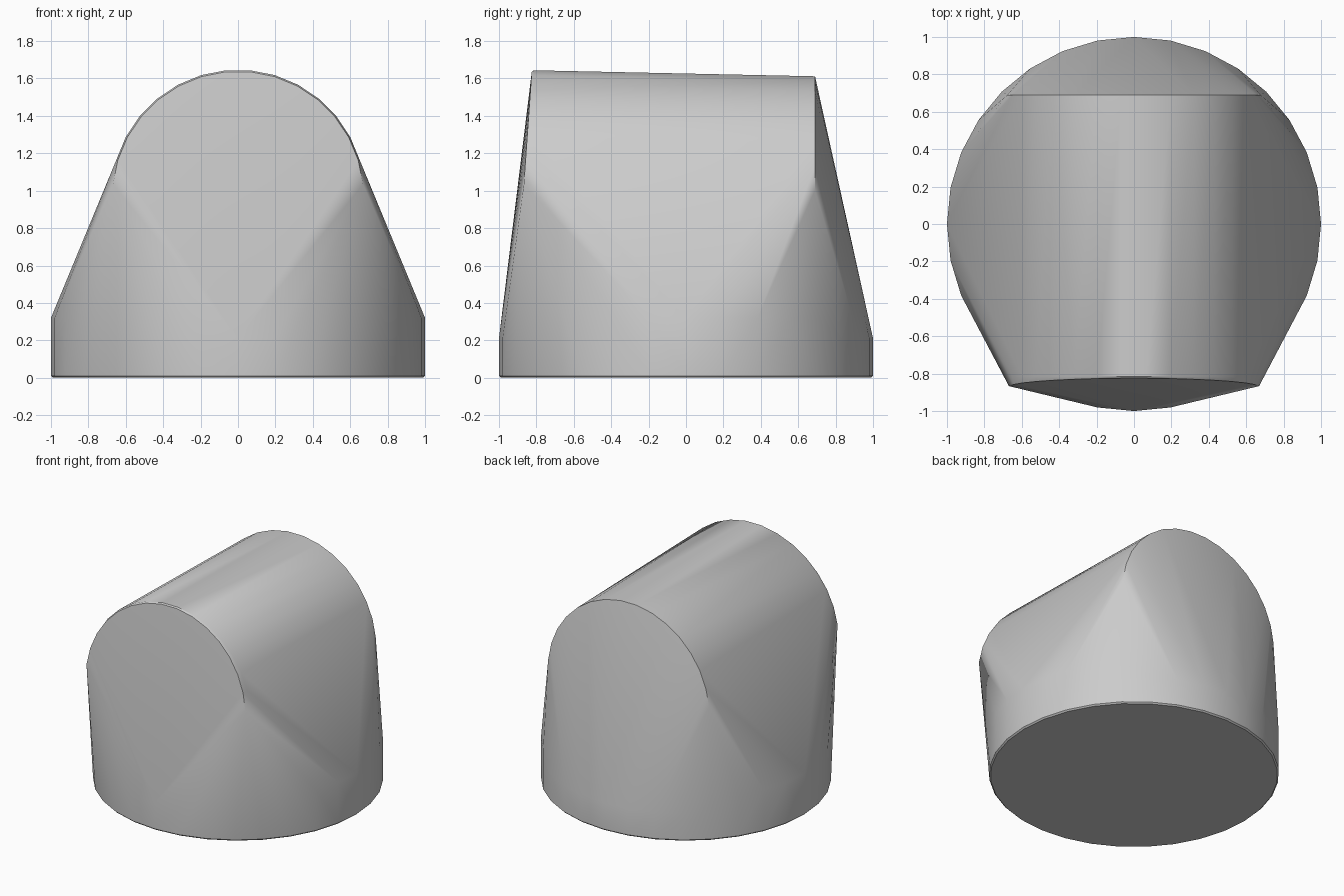
import bpy, bmesh
from math import sin, cos, pi, radians

cube = bpy.data.objects.get("Cube")
if cube:
    bpy.data.objects.remove(cube)

SIDES = 32        # sides of the round base
ARCH_STEPS = 16   # steps along the half-round top
RADIUS = 0.68


def base_ring(radius, height):
    """Points round the base; height is a function of the angle."""
    angles = [2 * pi * i / SIDES for i in range(SIDES)]
    return [(radius * cos(a), radius * sin(a), height(a)) for a in angles]


def arch(radius, centre_z, depth):
    """Half circle of points facing front; depth gives y from z."""
    points = []
    for i in range(ARCH_STEPS):
        a = pi * (i + 0.5) / ARCH_STEPS
        z = centre_z + radius * sin(a)
        points.append((radius * cos(a), depth(z), z))
    return points


def rim_height(a):
    # The upright wall is taller at the left and right
    return 0.32 if abs(sin(a)) < 0.75 else 0.21


# Round base with a fine chamfer at the floor
points = base_ring(0.99, lambda a: 0.0)
points += base_ring(1.0, lambda a: 0.01)
points += base_ring(1.0, rim_height)

# Arched top: leaning front cap with a narrow rim, upright back cap
points += arch(RADIUS, 0.967, lambda z: -0.815)
points += arch(RADIUS - 0.008, 0.967, lambda z: -0.825 - 0.07 * (1.63 - z))
points += arch(RADIUS, 0.935, lambda z: 0.69)

# Stretch a tight skin over base and arch
bm = bmesh.new()
for p in points:
    bm.verts.new(p)
hull = bmesh.ops.convex_hull(bm, input=bm.verts)
unused = {v for v in hull["geom_interior"] + hull["geom_unused"]
          if isinstance(v, bmesh.types.BMVert)}
bmesh.ops.delete(bm, geom=list(unused), context='VERTS')
bmesh.ops.dissolve_limit(bm, angle_limit=radians(0.5),
                         verts=bm.verts, edges=bm.edges)
bmesh.ops.recalc_face_normals(bm, faces=bm.faces)
mesh = bpy.data.meshes.new("arched_body")
bm.to_mesh(mesh)
bm.free()

body = bpy.data.objects.new("arched_body", mesh)
bpy.context.collection.objects.link(body)

# Plain grey
grey = bpy.data.materials.new("light_grey")
grey.use_nodes = True
colour = (0.6, 0.6, 0.6, 1)
grey.diffuse_color = colour
grey.node_tree.nodes["Principled BSDF"].inputs["Base Color"].default_value = colour
mesh.materials.append(grey)

bpy.ops.object.select_all(action='DESELECT')
body.select_set(True)
bpy.context.view_layer.objects.active = body
bpy.ops.object.shade_smooth_by_angle(angle=radians(30))
